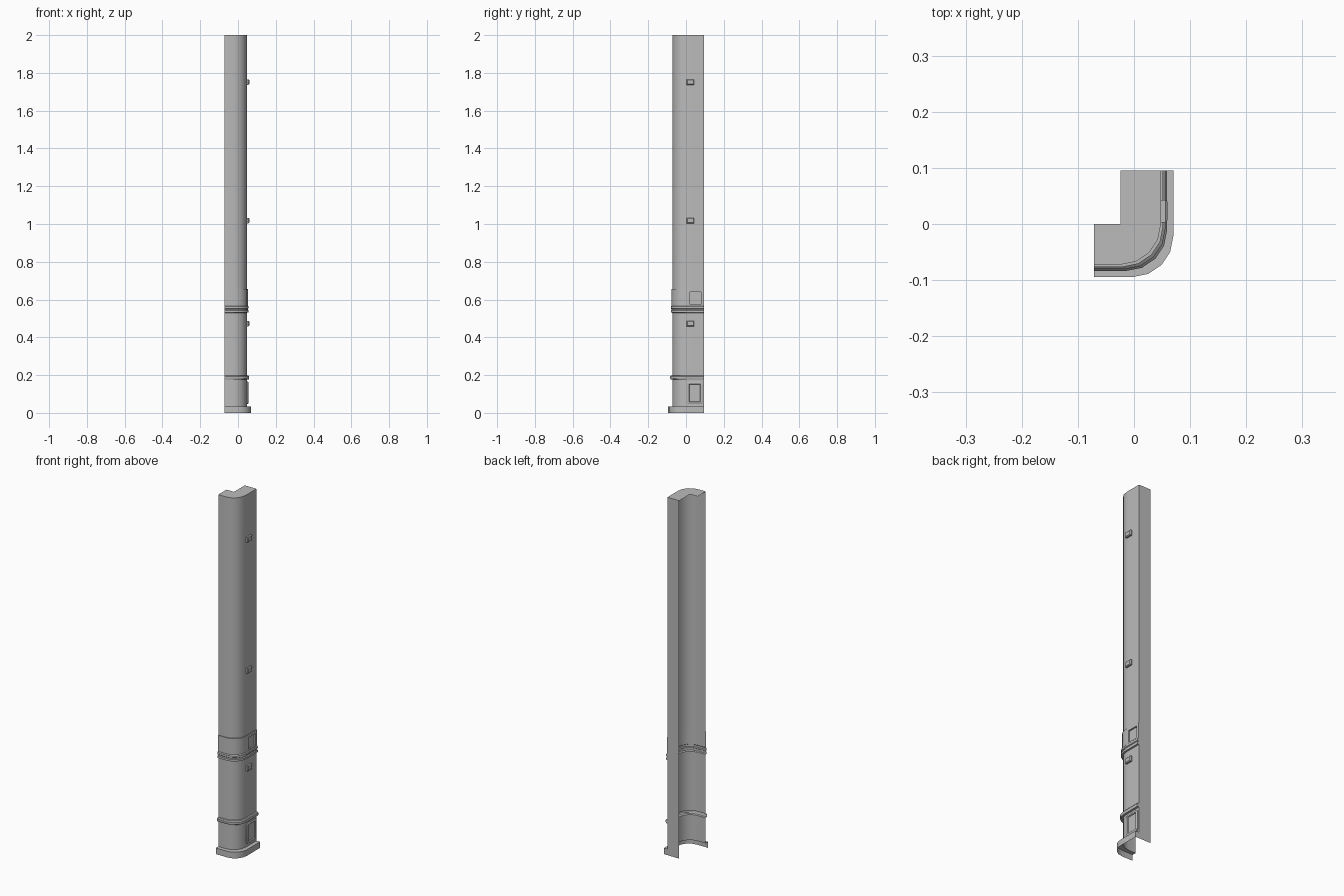
import bpy, bmesh, math
from mathutils import Vector

cube = bpy.data.objects.get("Cube")
if cube:
    bpy.data.objects.remove(cube, do_unlink=True)

# One plain grey for everything
grey = bpy.data.materials.new("plain_grey")
grey.use_nodes = True
colour = (0.5, 0.5, 0.5, 1)
grey.diffuse_color = colour
grey.node_tree.nodes["Principled BSDF"].inputs["Base Color"].default_value = colour

LEFT, BACK, INNER, RADIUS, HEIGHT = -0.071, 0.095, -0.0245, 0.0725, 2.0
SIDE = INNER + RADIUS          # x of the flat side wall
RECESS_Y = (0.02, 0.08)
RECESS_Z = (0.574, 0.64)


def finish(bm, name):
    mesh = bpy.data.meshes.new(name)
    bm.to_mesh(mesh)
    bm.free()
    mesh.materials.append(grey)
    obj = bpy.data.objects.new(name, mesh)
    bpy.context.collection.objects.link(obj)
    bpy.ops.object.select_all(action='DESELECT')
    bpy.context.view_layer.objects.active = obj
    obj.select_set(True)
    bpy.ops.object.shade_smooth_by_angle(angle=math.radians(30))
    return obj


def outline(d):
    """Rounded-corner outline in plan, pushed outwards by d."""
    pts = [(LEFT, -RADIUS - d)]
    for i in range(5):
        a = math.radians(-90 + 22.5 * i)
        pts.append((INNER + d + RADIUS * math.cos(a), -d + RADIUS * math.sin(a)))
    return pts + [(SIDE + d, y) for y in (*RECESS_Y, BACK)]


# Column skin: height and outward offset, from the foot to the top
profile = [(0, 0.022), (0.034, 0.022), (0.034, 0),
           (0.176, 0), (0.178, 0.009), (0.182, 0.011), (0.193, 0.011), (0.198, 0.007), (0.199, 0),
           (0.53, 0), (0.532, 0.008), (0.543, 0.008), (0.546, 0.004),
           (0.55, 0.004), (0.553, 0.008), (0.563, 0.008), (0.567, 0.004),
           (RECESS_Z[0], 0.004), (RECESS_Z[1], 0.004), (0.657, 0.004), (0.657, 0),
           (HEIGHT, 0)]
bm = bmesh.new()
rings = [[bm.verts.new((x, y, z)) for x, y in outline(d)] for z, d in profile]
recess = None
for (z, d), low, high in zip(profile, rings, rings[1:]):
    for i in range(len(low) - 1):
        face = bm.faces.new((low[i], low[i + 1], high[i + 1], high[i]))
        if z == RECESS_Z[0] and i == len(low) - 3:
            recess = face

# L-shaped lid and flat back end
corner = bm.verts.new((INNER, BACK, HEIGHT))
bm.faces.new(rings[-1] + [corner, bm.verts.new((INNER, 0, HEIGHT)), bm.verts.new((LEFT, 0, HEIGHT))])
bm.faces.new([bm.verts.new((INNER, BACK, 0)), corner] + [r[-1] for r in reversed(rings)])

# Square recess in the collar
pushed = bmesh.ops.extrude_discrete_faces(bm, faces=[recess])["faces"]
bmesh.ops.translate(bm, verts=pushed[0].verts[:], vec=(-0.008, 0, 0))
finish(bm, "column_skin")


# Small bevelled lugs on the side wall
def lug(name, z):
    bm = bmesh.new()
    bmesh.ops.create_cube(bm, size=1)
    bmesh.ops.scale(bm, vec=(0.017, 0.04, 0.029), verts=bm.verts)
    bmesh.ops.translate(bm, vec=(SIDE + 0.0035, 0.023, z), verts=bm.verts)
    edges = [e for e in bm.edges if max(v.co.x for v in e.verts) > SIDE
             and all(v.co.x > SIDE for v in e.verts)]
    bmesh.ops.bevel(bm, geom=edges, offset=0.004, segments=1, affect='EDGES')
    finish(bm, name)


for name, z in (("lower_lug", 0.473), ("middle_lug", 1.018), ("upper_lug", 1.751)):
    lug(name, z)

# Framed access door with rounded corners near the foot
bm = bmesh.new()
centre, half_y, half_z, r = Vector((SIDE, 0.046, 0.106)), 0.042, 0.059, 0.012
verts = []
for quarter, (sy, sz) in enumerate(((1, 1), (-1, 1), (-1, -1), (1, -1))):
    for step in range(4):
        a = math.radians(90 * quarter + 30 * step)
        verts.append(bm.verts.new(centre + Vector((
            0, sy * (half_y - r) + r * math.cos(a), sz * (half_z - r) + r * math.sin(a)))))
door = bm.faces.new(verts)
door = bmesh.ops.extrude_discrete_faces(bm, faces=[door])["faces"][0]
bmesh.ops.translate(bm, verts=door.verts[:], vec=(0.005, 0, 0))
for thickness, depth in ((0.003, 0.002), (0.008, 0), (0.003, -0.005)):
    bmesh.ops.inset_region(bm, faces=[door], thickness=thickness, use_even_offset=True)
    bmesh.ops.translate(bm, verts=door.verts[:], vec=(depth, 0, 0))
finish(bm, "access_door")
